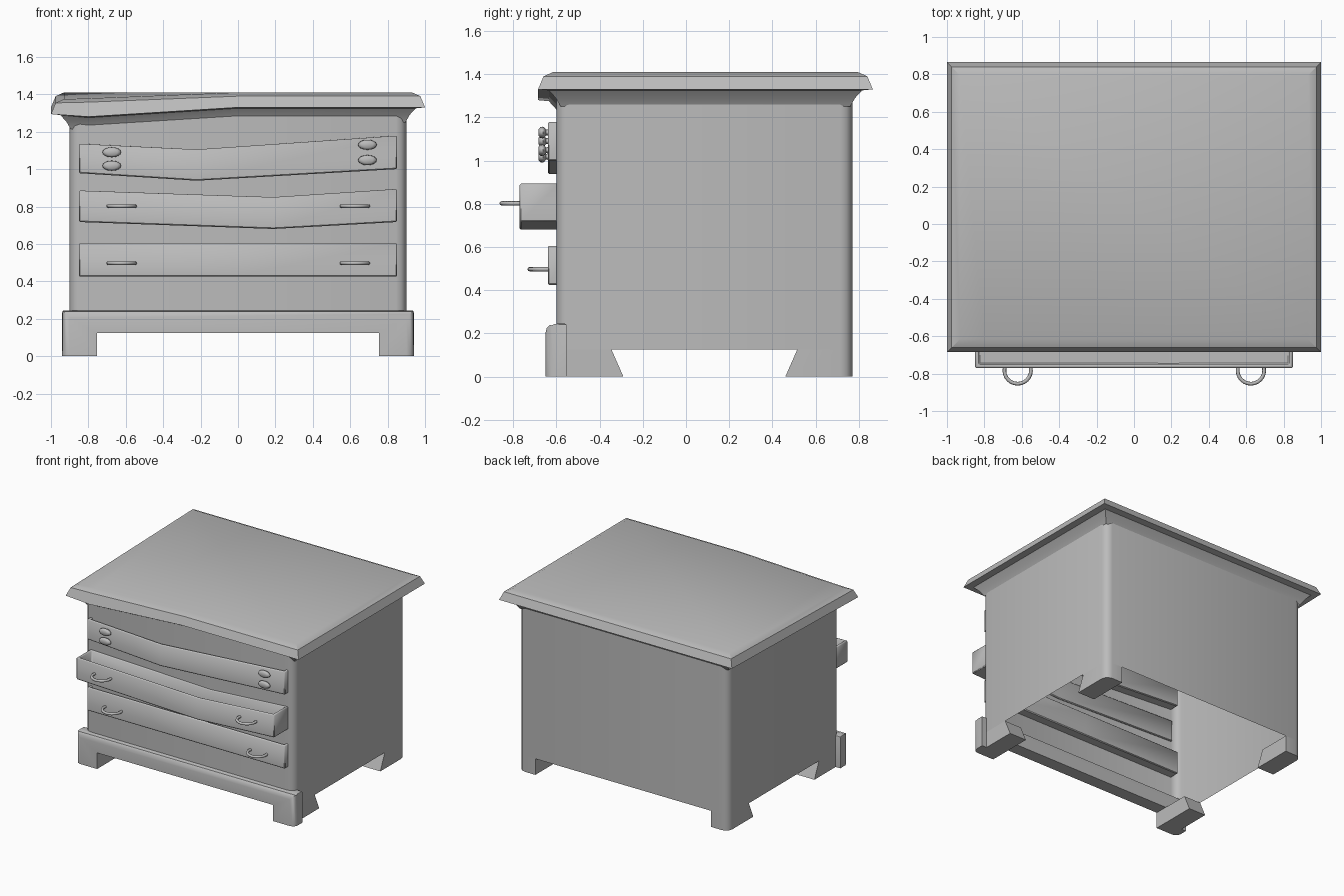
import bpy, bmesh, math
from mathutils import Vector

if "Cube" in bpy.data.objects:
    bpy.data.objects.remove(bpy.data.objects["Cube"])

grey = bpy.data.materials.new("plain_grey")
grey.diffuse_color = (0.5, 0.5, 0.5, 1)
grey.use_nodes = True
grey.node_tree.nodes["Principled BSDF"].inputs["Base Color"].default_value = grey.diffuse_color


def finish(name, bm, smooth=35, recalc=True):
    if recalc:
        bmesh.ops.recalc_face_normals(bm, faces=bm.faces[:])
    me = bpy.data.meshes.new(name)
    bm.to_mesh(me)
    bm.free()
    me.materials.append(grey)
    ob = bpy.data.objects.new(name, me)
    bpy.context.collection.objects.link(ob)
    bpy.context.view_layer.objects.active = ob
    ob.select_set(True)
    bpy.ops.object.shade_smooth_by_angle(angle=math.radians(smooth))
    ob.select_set(False)
    return ob


def prism(pts, place, a, b):
    """Extrude a 2D outline between a and b; place(u, v, w) gives the 3D point."""
    bm = bmesh.new()
    ends = [[bm.verts.new(place(u, v, w)) for u, v in pts] for w in (a, b)]
    n = len(pts)
    for ring in ends:
        bm.faces.new(ring)
    for i in range(n):
        j = (i + 1) % n
        bm.faces.new((ends[0][i], ends[0][j], ends[1][j], ends[1][i]))
    bmesh.ops.recalc_face_normals(bm, faces=bm.faces[:])
    return bm


def round_edges(bm, test, width, segments=3):
    edges = [e for e in bm.edges if all(test(v.co) for v in e.verts)]
    bmesh.ops.bevel(bm, geom=edges, offset=width, segments=segments,
                    affect='EDGES', profile=0.5)


def xz(u, v, w):
    return (u, w, v)


def yz(u, v, w):
    return (w, u, v)


def xy(u, v, w):
    return (u, v, w)


# Cabinet body: hollow, open at the bottom, rounded corners
bm = prism([(-.9, -.6), (.9, -.6), (.9, .77), (-.9, .77)], xy, .125, 1.30)
up = [e for e in bm.edges if abs(e.verts[0].co.z - e.verts[1].co.z) > .5]
bmesh.ops.bevel(bm, geom=up, offset=.055, segments=3, affect='EDGES', profile=0.5)
low = [f for f in bm.faces if f.normal.z < -.9]
bmesh.ops.delete(bm, geom=low, context='FACES')
finish("cabinet_body", bm, 40)

# Warped top with chamfered rim and moulding; the front left corner sags
rings = [(1.25, .105), (1.29, .082), (1.325, .05), (1.33, 0), (1.39, .025), (1.41, .07)]
bm = bmesh.new()
loops = []
for z, d in rings:
    sag = .05 if z < 1.35 else .032
    pts = [(-1 + d, -.685 + d, z - .036), (-.8, -.685 + d, z - sag), (0, -.685 + d, z),
           (1 - d, -.685 + d, z), (1 - d, .865 - d, z), (-1 + d, .865 - d, z)]
    loops.append([bm.verts.new(p) for p in pts])
for r0, r1 in zip(loops, loops[1:]):
    for i in range(6):
        j = (i + 1) % 6
        bm.faces.new((r0[i], r0[j], r1[j], r1[i]))
t = loops[-1]
for a, b in ((0, 1), (1, 2), (2, 3), (3, 4)):
    bm.faces.new((t[5], t[a], t[b]))
finish("warped_top", bm, 30)

# Front plinth with its two front feet
bm = prism([(-.94, 0), (-.755, 0), (-.755, .125), (.755, .125), (.755, 0), (.94, 0),
            (.94, .245), (-.94, .245)], xz, -.65, -.55)
round_edges(bm, lambda c: abs(c.x) > .93 and c.y < -.64, .04)
round_edges(bm, lambda c: c.z > .24, .012, 2)
finish("front_plinth", bm, 40)

# Slanted side feet
feet = {"front": [(-.6, 0), (-.29, 0), (-.345, .125), (-.6, .125)],
        "back": [(.46, 0), (.77, 0), (.77, .125), (.515, .125)]}
for s, side in ((-1, "left"), (1, "right")):
    for where, pts in feet.items():
        bm = prism(pts, yz, s * .755, s * .9)
        if where == "back":
            round_edges(bm, lambda c: abs(c.x) > .89 and c.y > .76, .055)
        finish(f"{where}_{side}_foot", bm, 40)


# Drawers: bent open trays
def drawer(name, x_mid, tops, bottoms, y0, y1):
    xs = (-.85, x_mid, .85)
    pts = list(zip(xs, bottoms)) + list(zip(xs, tops))[::-1]
    bm = prism(pts, xz, y0, y1)
    lid = [f for f in bm.faces if f.normal.z > .9]
    bmesh.ops.delete(bm, geom=lid, context='FACES')
    ob = finish(name, bm, 5, recalc=False)
    m = ob.modifiers.new("walls", 'SOLIDIFY')
    m.thickness, m.offset, m.use_even_offset = .02, -1, True
    m = ob.modifiers.new("soft_edges", 'BEVEL')
    m.width, m.segments, m.limit_method = .006, 1, 'ANGLE'
    m.angle_limit = math.radians(40)


drawer("top_drawer", -.22, (1.135, 1.105, 1.178), (.978, .938, 1.0), -.64, -.53)
drawer("middle_drawer", .19, (.885, .85, .893), (.717, .68, .717), -.77, -.59)
drawer("bottom_drawer", 0, (.605, .605, .605), (.425, .425, .425), -.64, -.53)


# Half-ring pulls
def pull(name, x, y, z):
    bm = bmesh.new()
    n, k, rad, tube = 14, 8, .071, .01
    prev = None
    for i in range(n + 1):
        a = math.radians(-12 + 204 * i / n)
        out = Vector((math.cos(a), -math.sin(a), 0))
        ring = []
        for j in range(k):
            b = 2 * math.pi * j / k
            p = out * (rad + tube * math.cos(b)) + Vector((x, y - .013, z + tube * math.sin(b)))
            ring.append(bm.verts.new(p))
        if prev:
            for j in range(k):
                m = (j + 1) % k
                bm.faces.new((prev[j], prev[m], ring[m], ring[j]))
        if i in (0, n):
            bm.faces.new(ring)
        prev = ring
    finish(name, bm, 50)


for x, side in ((-.622, "left"), (.625, "right")):
    pull(f"middle_{side}_pull", x, -.77, .802)
    pull(f"bottom_{side}_pull", x, -.64, .497)


# Oval knobs turned from a profile of (distance from drawer, size)
def knob(name, x, z):
    bm = bmesh.new()
    prof = [(-.01, .55), (.008, .5), (.014, .8), (.022, 1), (.034, .95), (.042, .6)]
    prev = None
    for d, r in prof:
        ring = [bm.verts.new((x + .05 * r * math.cos(math.tau * i / 16), -.64 - d,
                              z + .027 * r * math.sin(math.tau * i / 16))) for i in range(16)]
        if prev:
            for i in range(16):
                j = (i + 1) % 16
                bm.faces.new((prev[i], prev[j], ring[j], ring[i]))
        else:
            bm.faces.new(ring)
        prev = ring
    bm.faces.new(prev)
    finish(name, bm, 60)


for name, x, z in (("left_upper_knob", -.675, 1.09), ("left_lower_knob", -.675, 1.018),
                   ("right_upper_knob", .692, 1.13), ("right_lower_knob", .692, 1.048)):
    knob(name, x, z)
